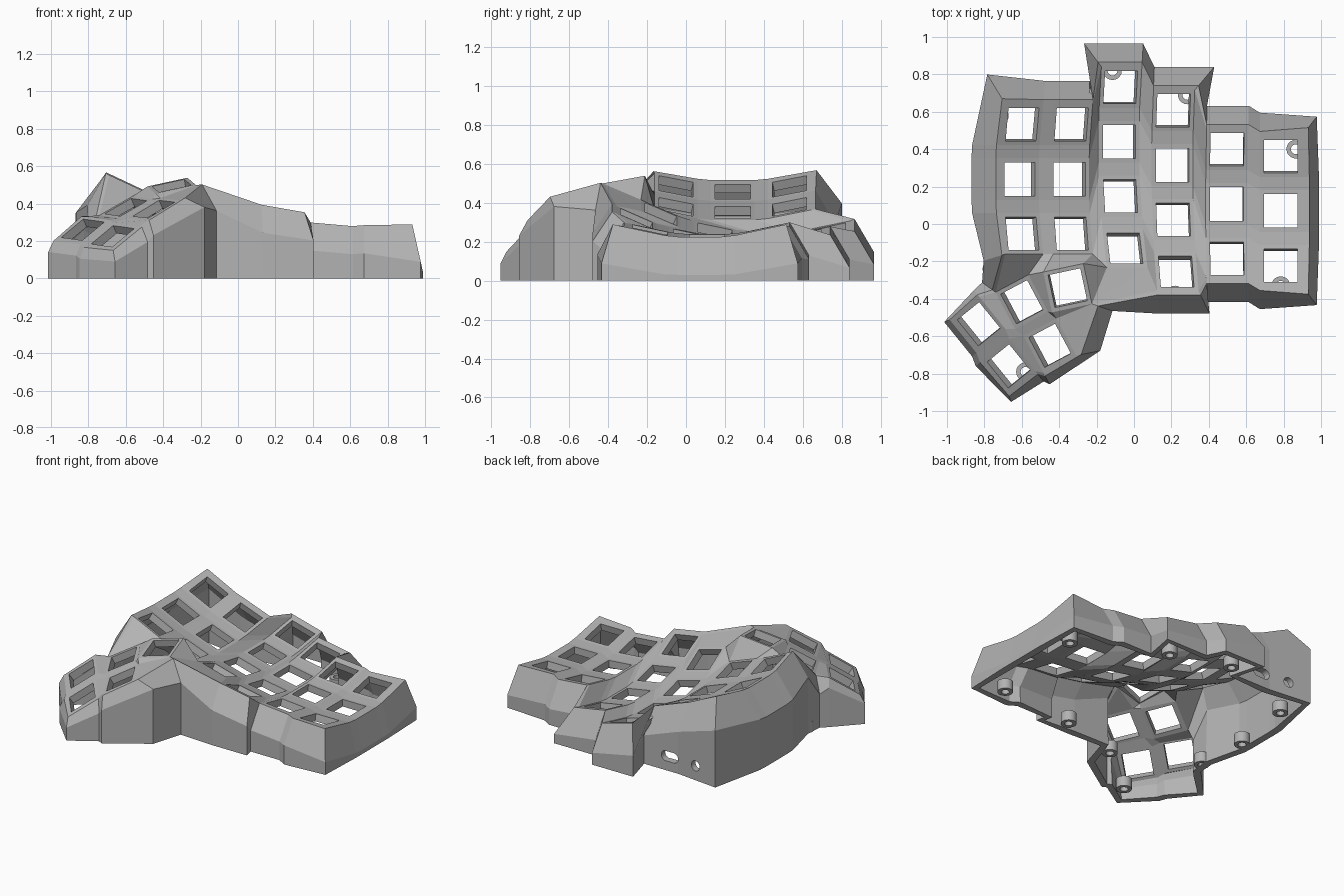
import bpy, bmesh
from math import radians, sin, cos
from mathutils import Vector, Matrix

if "Cube" in bpy.data.objects:
    bpy.data.objects.remove(bpy.data.objects["Cube"])

mat = bpy.data.materials.new("grey plastic")
mat.use_nodes = True
grey = (0.45, 0.45, 0.45, 1)
mat.diffuse_color = grey
mat.node_tree.nodes["Principled BSDF"].inputs["Base Color"].default_value = grey

HOLE, PLATE, THICK = 0.09, 0.112, 0.05
CORNERS = {"TL": (-1, 1), "TR": (1, 1), "BR": (1, -1), "BL": (-1, -1)}
RING = list(CORNERS)
bm = bmesh.new()
keys = {}


def add_key(name, centre, u, v):
    """Square plate with a square hole, spanned by the axes u and v."""
    outer, inner = [
        {n: bm.verts.new(centre + s * (x * u + y * v)) for n, (x, y) in CORNERS.items()}
        for s in (PLATE, HOLE)]
    for a, b in zip(RING, RING[1:] + RING[:1]):
        bm.faces.new((outer[a], outer[b], inner[b], inner[a]))
    keys[name] = (outer, u, v)


def web(text):
    """Face through corners written like 'c0r1.TL'."""
    bm.faces.new([keys[k][0][c] for k, c in (t.split(".") for t in text.split())])


def beside(a, b):
    web(f"{a}.TR {b}.TL {b}.BL {a}.BR")


def below(a, b):
    web(f"{a}.BL {a}.BR {b}.TR {b}.TL")


# Finger columns: centre of row 1, sideways tilt, number of rows
columns = [((-.61, .24, .456), 25, 3), ((-.345, .24, .35), 20, 3),
           ((-.08, .44, .225), 15, 4), ((.205, .315, .20), 10, 4),
           ((.495, .107, .23), 5, 3), ((.785, .07, .225), 0, 3)]
RADIUS = 1.4
for c, (centre, tilt, rows) in enumerate(columns):
    turn = Matrix.Rotation(radians(tilt), 3, "Y")
    for r in range(rows):
        a = radians(12 * (1 - r))
        arc = Vector((0, RADIUS * sin(a), RADIUS * (1 - cos(a))))
        add_key(f"c{c}r{r}", Vector(centre) + turn @ arc,
                turn @ Vector((1, 0, 0)), turn @ Vector((0, cos(a), sin(a))))
        if r:
            below(f"c{c}r{r-1}", f"c{c}r{r}")
for c in range(5):
    for r in range(min(columns[c][2], columns[c + 1][2])):
        beside(f"c{c}r{r}", f"c{c+1}r{r}")
        if r:
            web(f"c{c}r{r-1}.BR c{c+1}r{r-1}.BL c{c+1}r{r}.TL c{c}r{r}.TR")

# Thumb cluster: centre, heading, sideways slope, forward slope
thumbs = {"A": ((-.355, -.342, .495), 12, 12, 10), "B": ((-.60, -.417, .38), 28, 27, 4),
          "C": ((-.83, -.535, .26), 39, 33, 5), "D": ((-.45, -.65, .37), 28, 28, 3),
          "E": ((-.67, -.76, .225), 39, 33, 5)}
for name, (centre, heading, slope, pitch) in thumbs.items():
    h, s, p = radians(heading), radians(slope), radians(pitch)
    add_key(name, Vector(centre), Vector((cos(h) * cos(s), sin(h) * cos(s), sin(s))),
            Vector((-sin(h) * cos(p), cos(h) * cos(p), sin(p))))
for a, b in ("BA", "CB", "ED"):
    beside(a, b)
for a, b in ("BD", "CE"):
    below(a, b)

# Webs in the thumb cluster, and from it to the finger columns
for text in ("C.BR B.BL D.TL E.TR", "A.BL B.BR D.TR", "A.BL D.TR A.BR", "A.BR D.TR D.BR",
             "c3r2.BR c3r3.TR c4r2.BL", "c3r3.TR c3r3.BR c4r2.BL",
             "c1r2.BR c2r3.TL c2r2.BL", "c1r2.BR c2r3.BL c2r3.TL",
             "c1r2.BR A.TR c2r3.BL", "c2r3.BL A.TR A.BR", "c2r3.BL A.BR c2r3.BR",
             "c2r3.BR A.BR c3r3.BL", "c1r2.BL c1r2.BR A.TR A.TL",
             "c0r2.BR c1r2.BL A.TL B.TR", "c0r2.BL c0r2.BR B.TR B.TL", "B.TL B.TR A.TL",
             "B.TL C.TR B.BL"):
    if text not in ("B.TL B.TR A.TL", "B.TL C.TR B.BL"):
        web(text)

# Outer wall, clockwise: corners, outward direction, rim width, flare, drop
BACK, SIDE = (.025, .10, .17), (.035, .045, .2)
FRONT, LEFT = (.025, .10, .15), (.03, .13, .17)
THUMB = (.015, .03, .06)
path = [("c0r0.TL", -.7, 1, LEFT), ("c0r0.TR c1r0.TL c1r0.TR", 0, 1, BACK),
        ("c2r0.TL", -.8, 1, BACK), ("c2r0.TR c3r0.TL", 0, 1, BACK),
        ("c3r0.TR", .8, 1, BACK), ("c4r0.TL c4r0.TR c5r0.TL", 0, 1, BACK),
        ("c5r0.TR", 1, 1.3, SIDE),
        ("c5r0.BR c5r1.TR c5r1.BR c5r2.TR", 1.15, 0, SIDE),
        ("c5r2.BR", 1, -1.3, SIDE), ("c5r2.BL c4r2.BR c4r2.BL", 0, -1, FRONT),
        ("c3r3.BR", .4, -1, FRONT), ("c3r3.BL", 0, -1, FRONT),
        ("A.BR", 1, -.6, (.03, .07, .14)), ("D.BR", 1, -.3, (.03, .10, .05)),
        ("D.BL E.BR", 0, -1, (.02, .05, .08)), ("E.BL", -.4, -1, THUMB),
        ("E.TL C.BL", -1, 0, THUMB), ("C.TL", -1, .3, THUMB),
        ("C.TR", 0, 1, THUMB), ("B.TL", -.5, 1, (.02, .06, .1)),
        ("c0r2.BL", -1, -.3, (.02, .10, .17)),
        ("c0r2.TL c0r1.BL c0r1.TL c0r0.BL", -1, 0, LEFT)]
wall = []
for names, dx, dy, (rim, flare, drop) in path:
    for name in names.split():
        k, corner = name.split(".")
        outer, u, v = keys[k]
        top = outer[corner]
        edge = top.co + rim * (dx * u + dy * v)
        flat_u, flat_v = u.xy.normalized(), v.xy.normalized()
        out = edge.xy + flare * (dx * flat_u + dy * flat_v)
        wall.append([top] + [bm.verts.new(p) for p in (
            edge, (*out, max(edge.z - drop, .03)), (*out, 0))])
for a, b in zip(wall, wall[1:] + wall[:1]):
    for i in range(3):
        bm.faces.new((a[i], b[i], b[i + 1], a[i + 1]))

bmesh.ops.recalc_face_normals(bm, faces=bm.faces)
bm.faces.ensure_lookup_table()
if bm.faces[0].normal.z < 0:
    bmesh.ops.reverse_faces(bm, faces=bm.faces)


def make_object(name, mesh_data):
    mesh = bpy.data.meshes.new(name)
    mesh_data.to_mesh(mesh)
    mesh_data.free()
    mesh.materials.append(mat)
    obj = bpy.data.objects.new(name, mesh)
    bpy.context.collection.objects.link(obj)
    return obj


case = make_object("case_shell", bm)
solid = case.modifiers.new("thickness", "SOLIDIFY")
solid.thickness, solid.offset = THICK, -1


# Round port and cable slot in the back wall
def cut_port(name, x, z, radius, stretch):
    b = bmesh.new()
    bmesh.ops.create_cone(b, cap_ends=True, segments=24, radius1=radius, radius2=radius, depth=.24)
    bmesh.ops.rotate(b, verts=b.verts, matrix=Matrix.Rotation(radians(90), 3, "X"))
    for vert in b.verts:
        vert.co.x += stretch if vert.co.x > 0 else -stretch
    bmesh.ops.translate(b, verts=b.verts, vec=(x, .75, z))
    cutter = make_object(name, b)
    cutter.hide_render = True
    cutter.hide_viewport = True
    cut = case.modifiers.new(name, "BOOLEAN")
    cut.operation, cut.solver, cut.object = "DIFFERENCE", "EXACT", cutter


cut_port("round_port_cutter", -.62, .1, .035, 0)
cut_port("slot_port_cutter", -.41, .1, .035, .03)

# Screw bosses inside the wall
bosses = [(-.115, .82), (.285, .69), (.865, .4), (.785, -.33), (.22, -.38),
          (-.22, -.5), (-.58, -.79), (-.76, -.24), (-.79, .12), (-.72, .58)]
for i, (x, y) in enumerate(bosses):
    b = bmesh.new()
    rings = []
    for radius, z in ((.05, 0), (.05, .07), (.026, .07), (.026, 0)):
        rings.append(bmesh.ops.create_circle(
            b, segments=20, radius=radius, matrix=Matrix.Translation((x, y, z)))["verts"])
    for p, q in zip(rings, rings[1:] + rings[:1]):
        for j in range(20):
            n = (j + 1) % 20
            b.faces.new((p[j], p[n], q[n], q[j]))
    bmesh.ops.recalc_face_normals(b, faces=b.faces)
    boss = make_object(f"screw_boss_{i + 1}", b)
    for poly in boss.data.polygons:
        poly.use_smooth = abs(poly.normal.z) < .5
